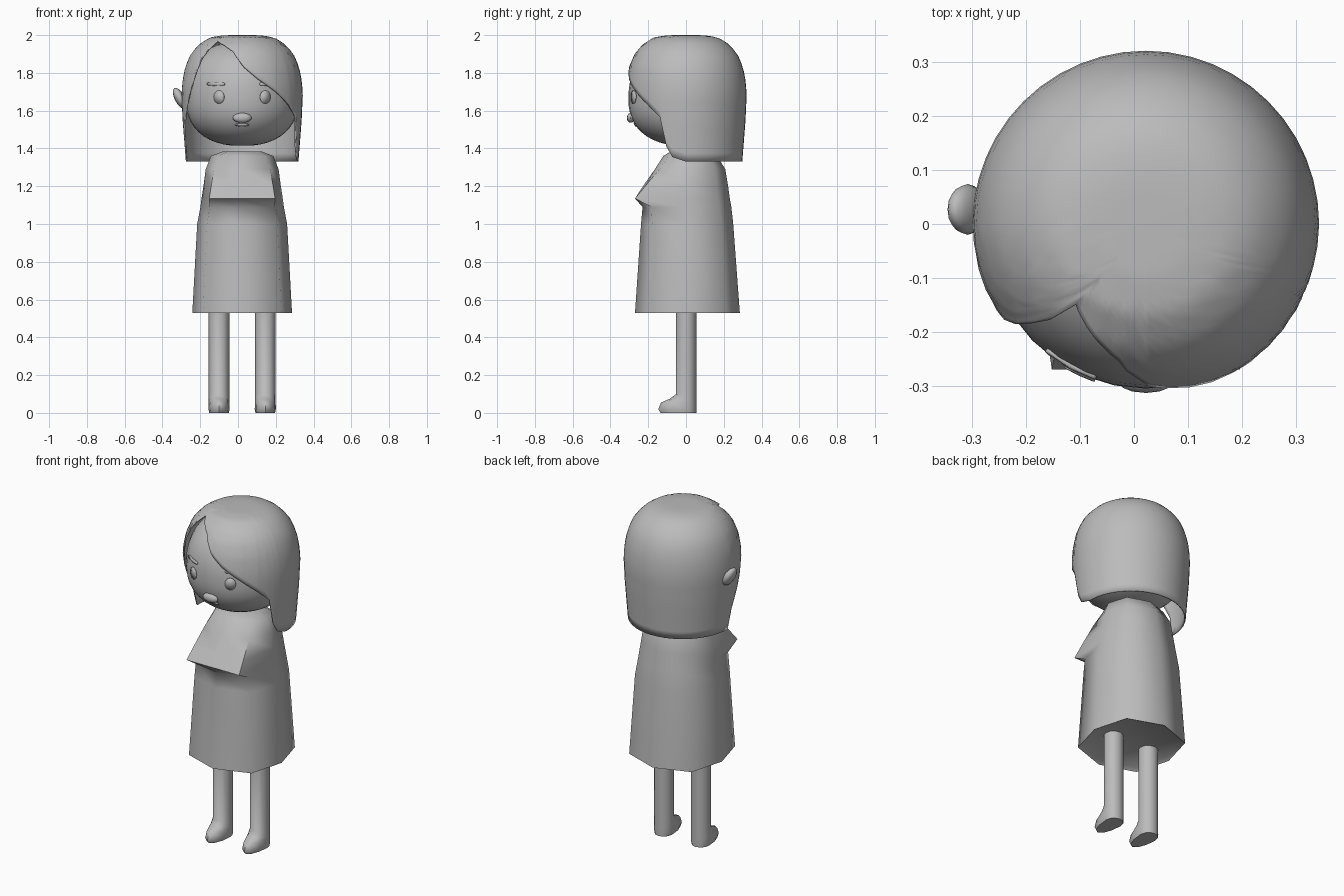
import bpy, bmesh, math

if "Cube" in bpy.data.objects:
    bpy.data.objects.remove(bpy.data.objects["Cube"])

CX = 0.022                                   # the figure's middle line
grey = bpy.data.materials.new("plain_grey")
grey.diffuse_color = (0.5, 0.5, 0.5, 1)
grey.use_nodes = True
grey.node_tree.nodes["Principled BSDF"].inputs["Base Color"].default_value = grey.diffuse_color


def finish(name, bm, angle=50, solid=0, offset=-1):
    """Turn a bmesh into a smooth-shaded object, optionally thickened."""
    bmesh.ops.recalc_face_normals(bm, faces=bm.faces)
    me = bpy.data.meshes.new(name)
    bm.to_mesh(me)
    bm.free()
    ob = bpy.data.objects.new(name, me)
    bpy.context.collection.objects.link(ob)
    me.materials.append(grey)
    bpy.ops.object.select_all(action='DESELECT')
    ob.select_set(True)
    bpy.context.view_layer.objects.active = ob
    bpy.ops.object.shade_smooth_by_angle(angle=math.radians(angle))
    if solid:
        m = ob.modifiers.new("thickness", 'SOLIDIFY')
        m.thickness, m.offset = solid, offset
    return ob


def loft(rings, caps=True):
    """Skin a list of closed point rings."""
    bm = bmesh.new()
    rows = [[bm.verts.new(p) for p in r] for r in rings]
    n = len(rows[0])
    for a, b in zip(rows, rows[1:]):
        for i in range(n):
            j = (i + 1) % n
            bm.faces.new((a[i], a[j], b[j], b[i]))
    if caps:
        bm.faces.new(rows[0])
        bm.faces.new(rows[-1])
    return bm


def interp(x, pts):
    if x <= pts[0][0]:
        return pts[0][1]
    for (x0, y0), (x1, y1) in zip(pts, pts[1:]):
        if x <= x1:
            return y0 + (y1 - y0) * (x - x0) / (x1 - x0)
    return pts[-1][1]


# Head: rounded ball, flatter below than above
HZ, RX, RY, UP, DOWN, P = 1.66, 0.298, 0.305, 0.31, 0.247, 2.3


def girth(dz):
    t = min(1, abs(dz) / (UP if dz > 0 else DOWN))
    return (1 - t ** P) ** (1 / P)


rings = []
for k in range(1, 24):
    c = math.cos(math.pi * k / 24)
    dz = c * (UP if c > 0 else DOWN)
    g = girth(dz)
    rings.append([(CX + RX * g * math.cos(a), RY * g * math.sin(a), HZ + dz)
                  for a in [2 * math.pi * i / 32 for i in range(32)]])
finish("head", loft(rings))


# Face details: thin plates laid on the front of the head
def face_plate(name, cx, cz, w, h, power, thick):
    bm = bmesh.new()

    def on_face(x, z):
        q = girth(z - HZ) ** 2 - ((x - CX) / RX) ** 2
        return bm.verts.new((x, -RY * math.sqrt(max(q, 0)) - 0.001, z))
    mid = on_face(cx, cz)
    ring = []
    for i in range(16):
        a = 2 * math.pi * i / 16
        c, s = math.cos(a), math.sin(a)
        k = (abs(c) ** power + abs(s) ** power) ** (-1 / power)
        ring.append(on_face(cx + w / 2 * c * k, cz + h / 2 * s * k))
    for i in range(16):
        bm.faces.new((mid, ring[i], ring[(i + 1) % 16]))
    finish(name, bm, 50, thick, 0)


for side, label in ((-1, "left"), (1, "right")):
    face_plate(label + "_eye", CX + side * 0.122, 1.672, 0.055, 0.07, 2, 0.005)
    face_plate(label + "_eyebrow", CX + side * 0.138, 1.741, 0.092, 0.017, 6, 0.009)
face_plate("mouth", CX, 1.525, 0.075, 0.015, 2, 0.006)


def ball(name, loc, size, tilt=0):
    bm = bmesh.new()
    bmesh.ops.create_uvsphere(bm, u_segments=12, v_segments=8, radius=1)
    for v in bm.verts:
        v.co.x, v.co.y, v.co.z = (v.co[i] * size[i] for i in range(3))
    ob = finish(name, bm)
    ob.location = loc
    ob.rotation_euler.y = math.radians(tilt)


ball("nose", (CX, -0.293, 1.562), (0.05, 0.02, 0.026))
ball("ear", (-0.308, 0.027, 1.665), (0.027, 0.047, 0.062), -28)

# Hair: turned shell, cut off at a hairline that depends on direction
profile = [(0.01, 2.0), (0.1, 1.999), (0.17, 1.988), (0.23, 1.95), (0.272, 1.9),
           (0.302, 1.83), (0.317, 1.75), (0.321, 1.68), (0.315, 1.55), (0.298, 1.33)]
# (degrees from the front towards +x, height of the lower edge)
hairline = [(-90, 1.33), (-85, 1.45), (-70, 1.6), (-56, 1.75), (-49, 1.88),
            (-41, 1.97), (-25, 1.95), (-11, 1.915), (2, 1.83), (15, 1.77),
            (34, 1.70), (51, 1.63), (64, 1.565), (70, 1.41), (76, 1.355), (90, 1.33)]
arc, r_of, z_of, s_of = 0, [], [], []
for i, (r, z) in enumerate(profile):
    if i:
        arc += math.dist(profile[i - 1], profile[i])
    r_of.append((arc, r))
    z_of.append((arc, z))
    s_of.append((-z, arc))
angles = sorted({a for a, _ in hairline} | {-180 + 7.5 * i for i in range(48)})
rings = []
for k in range(21):
    ring = []
    for deg in angles:
        s = interp(-interp(deg, hairline), s_of) * k / 20
        r, a = interp(s, r_of), math.radians(deg)
        ring.append((CX + r * math.sin(a), -r * math.cos(a), interp(s, z_of)))
    rings.append(ring)
bm = loft(rings, caps=False)
bm.verts.ensure_lookup_table()
bm.faces.new(bm.verts[:len(angles)])
finish("hair", bm, 50, 0.008)

# Dress with cape: eight-sided rings
# (height, half width, front y, back y, front corner x and y factors)
dress = [(1.385, 0.10, -0.08, 0.11, 0.75, 0.75), (1.36, 0.165, -0.12, 0.165, 0.75, 0.75),
         (1.29, 0.193, -0.165, 0.208, 0.77, 0.85), (1.20, 0.205, -0.228, 0.223, 0.8, 0.95),
         (1.135, 0.215, -0.27, 0.232, 0.81, 1.0), (1.09, 0.221, -0.23, 0.24, 0.78, 0.8),
         (1.0, 0.238, -0.238, 0.25, 0.78, 0.75), (0.53, 0.264, -0.27, 0.285, 0.785, 0.74),
         (0.545, 0.245, -0.25, 0.265, 0.785, 0.74)]
rings = []
for z, w, f, b, kx, ky in dress:
    rings.append([(CX + x, y, z) for x, y in (
        (w, 0.005), (0.785 * w, 0.74 * b), (0, b), (-0.785 * w, 0.74 * b),
        (-w, 0.005), (-kx * w, ky * f), (0, f), (kx * w, ky * f))])
finish("dress", loft(rings), 60)

# Legs ending in forward-pointing feet: (height, front y, half width)
leg = [(0.62, -0.052, 0.055), (0.1, -0.052, 0.055), (0.075, -0.085, 0.055),
       (0.055, -0.132, 0.055), (0.02, -0.147, 0.056), (0.0, -0.135, 0.052)]
for side, label in ((-1, "left"), (1, "right")):
    rings = []
    for z, f, w in leg:
        ring = []
        for i in range(12):
            a = 2 * math.pi * i / 12
            s = math.sin(a)
            ring.append((CX + side * 0.1225 + w * math.cos(a),
                         0.055 * s if s > 0 else -f * s, z))
        rings.append(ring)
    finish(label + "_leg", loft(rings))
